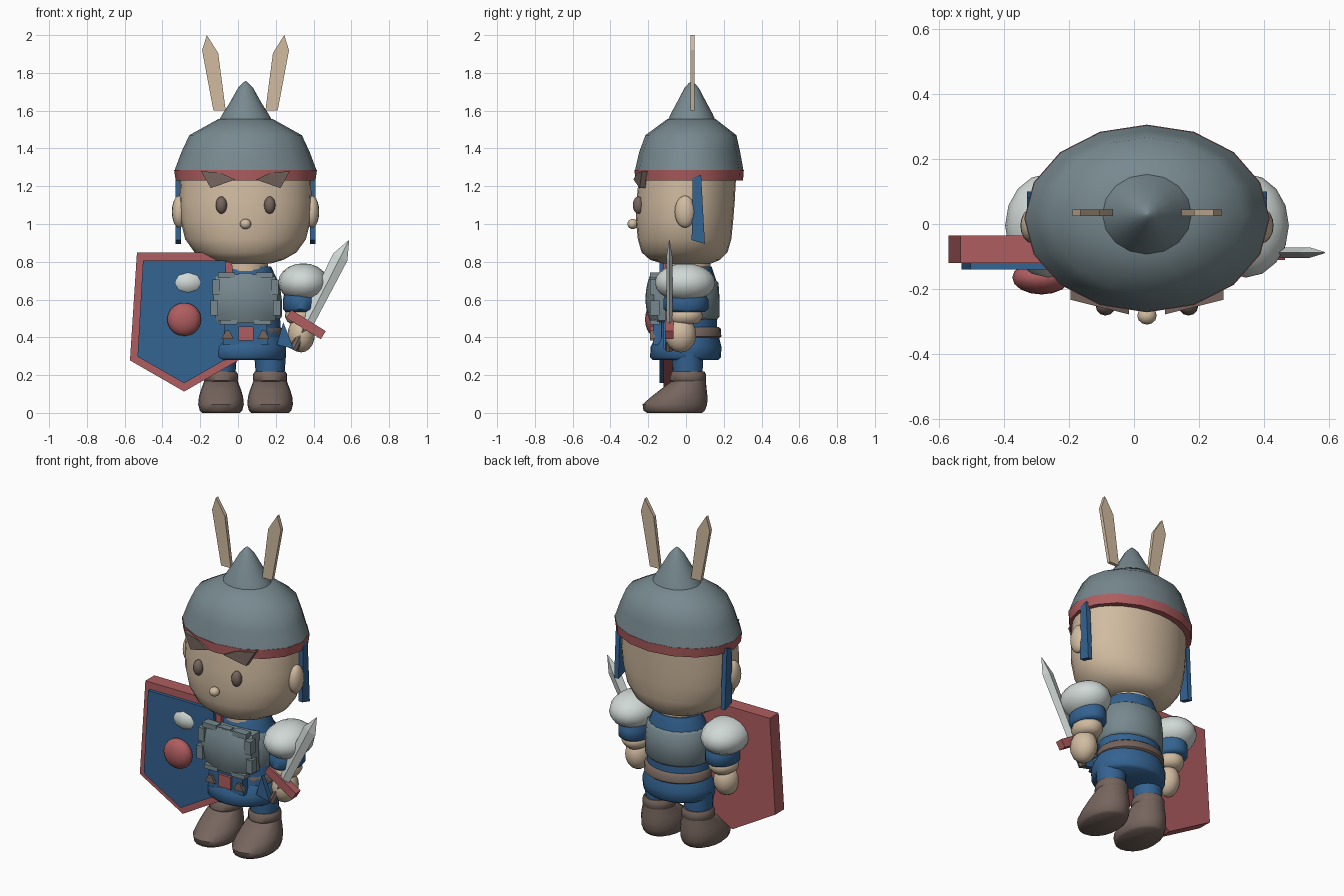
import bpy, bmesh, math
from mathutils import Matrix, Vector

CX = 0.04  # body centre line


def mat(name, c):
    m = bpy.data.materials.new(name)
    m.diffuse_color = (*c, 1)
    return m


SKIN = mat("skin", (0.64, 0.50, 0.355))
STEEL = mat("steel", (0.185, 0.25, 0.275))
BLUE = mat("blue cloth", (0.034, 0.125, 0.285))
RED = mat("red", (0.43, 0.11, 0.115))
BROWN = mat("brown leather", (0.18, 0.13, 0.11))
WHITE = mat("pale metal", (0.63, 0.69, 0.67))


def finish(name, bm, m, angle=40, loc=(0, 0, 0), tilt=0):
    """Turn a bmesh into a named, coloured object."""
    bmesh.ops.recalc_face_normals(bm, faces=bm.faces)
    me = bpy.data.meshes.new(name)
    bm.to_mesh(me)
    bm.free()
    ob = bpy.data.objects.new(name, me)
    bpy.context.collection.objects.link(ob)
    for mm in (m if isinstance(m, list) else [m]):
        me.materials.append(mm)
    ob.matrix_world = Matrix.Translation(loc) @ Matrix.Rotation(tilt, 4, 'Y')
    if angle:
        bpy.ops.object.select_all(action='DESELECT')
        ob.select_set(True)
        bpy.context.view_layer.objects.active = ob
        bpy.ops.object.shade_smooth_by_angle(angle=math.radians(angle))
    return ob


def lathe(name, rings, m, segs=20, angle=50, loc=(CX, 0, 0), tilt=0):
    """Stack of ellipses, each (z, rx, y_front, y_back)."""
    bm = bmesh.new()
    loops = []
    for z, rx, y0, y1 in rings:
        cy, ry = (y0 + y1) / 2, (y1 - y0) / 2
        loops.append([bm.verts.new((rx * math.cos(a), cy + ry * math.sin(a), z))
                      for a in (2 * math.pi * i / segs for i in range(segs))])
    for a, b in zip(loops, loops[1:]):
        for i in range(segs):
            j = (i + 1) % segs
            bm.faces.new((a[i], a[j], b[j], b[i]))
    bm.faces.new(loops[0])
    bm.faces.new(loops[-1])
    return finish(name, bm, m, angle, loc, tilt)


def ball(name, loc, r, m, u=16, v=10):
    bm = bmesh.new()
    bmesh.ops.create_uvsphere(bm, u_segments=u, v_segments=v, radius=1)
    bmesh.ops.scale(bm, vec=r, verts=bm.verts)
    return finish(name, bm, m, 60, loc)


def box(name, loc, size, m, tilt=0):
    bm = bmesh.new()
    bmesh.ops.create_cube(bm, size=1)
    bmesh.ops.scale(bm, vec=size, verts=bm.verts)
    return finish(name, bm, m, 0, loc, tilt)


def prism(name, pts, lo, hi, m, axis='y', slope=0):
    """Extruded outline; slope pushes the plate back away from the centre line."""
    bm = bmesh.new()
    ends = []
    for d in (lo, hi):
        ends.append([bm.verts.new((p, d + slope * abs(p - CX), q) if axis == 'y'
                                  else (d, p, q)) for p, q in pts])
    n = len(pts)
    bm.faces.new(ends[0])
    bm.faces.new(ends[1])
    for i in range(n):
        j = (i + 1) % n
        bm.faces.new((ends[0][i], ends[0][j], ends[1][j], ends[1][i]))
    return finish(name, bm, m, 0)


# Head and face
lathe("head", [(0.79, 0.13, -0.12, 0.13), (0.81, 0.20, -0.19, 0.18), (0.85, 0.27, -0.235, 0.22),
               (0.92, 0.32, -0.255, 0.24), (1.02, 0.345, -0.265, 0.25), (1.12, 0.35, -0.262, 0.258),
               (1.25, 0.345, -0.25, 0.265)], SKIN, 28)
ball("nose", (CX, -0.282, 1.0), (0.03, 0.028, 0.027), SKIN, 12, 8)
for s, side in ((-1, "left"), (1, "right")):
    ball(side + "_eye", (CX + s * 0.128, -0.252, 1.10), (0.03, 0.03, 0.046), BROWN, 12, 8)
    ball(side + "_ear", (CX + s * 0.352, -0.005, 1.065), (0.038, 0.055, 0.085), SKIN)
    # Hair tuft under the brim
    prism(side + "_hair_tuft", [(CX + s * x, z) for x, z in
                                ((0.235, 1.28), (0.13, 1.27), (0.055, 1.235), (0.185, 1.19))],
          -0.292, -0.262, BROWN, slope=0.25)
    # Cloth strap behind each ear
    x = CX + s * 0.356
    prism(side + "_strap", [(0.035, 1.245), (0.08, 1.26), (0.10, 0.895), (0.03, 0.915)],
          x - 0.014, x + 0.014, BLUE, axis='x')
    # Feather blade
    prism(side + "_feather", [(CX + s * x, z) for x, z in
                              ((0.23, 1.92), (0.205, 2.0), (0.145, 1.905), (0.105, 1.6), (0.17, 1.6))],
          0.024, 0.045, SKIN)

# Helmet
lathe("helmet_band", [(1.23, 0.37, -0.27, 0.302), (1.285, 0.378, -0.272, 0.306)], RED, 16)
lathe("helmet_dome", [(1.284, 0.376, -0.27, 0.304), (1.38, 0.34, -0.248, 0.287),
                      (1.47, 0.298, -0.215, 0.267), (1.555, 0.145, -0.10, 0.158)], STEEL, 16, 55)
lathe("helmet_spike", [(1.55, 0.14, -0.095, 0.155), (1.585, 0.12, -0.08, 0.14), (1.64, 0.085, -0.05, 0.11),
                       (1.72, 0.04, -0.008, 0.068), (1.745, 0.016, 0.014, 0.046),
                       (1.757, 0.002, 0.028, 0.032)], STEEL, 16)

# Torso
lathe("neck", [(0.74, 0.12, -0.11, 0.13), (0.80, 0.12, -0.11, 0.13)], SKIN)
lathe("tunic", [(0.36, 0.20, -0.16, 0.17), (0.45, 0.185, -0.15, 0.165), (0.60, 0.18, -0.14, 0.165),
                (0.70, 0.17, -0.13, 0.16), (0.775, 0.135, -0.10, 0.135)], BLUE)
lathe("skirt", [(0.28, 0.195, -0.175, 0.17), (0.295, 0.212, -0.19, 0.185), (0.35, 0.215, -0.188, 0.188),
                (0.40, 0.195, -0.16, 0.175)], BLUE, 24)
lathe("belt", [(0.395, 0.185, -0.14, 0.175), (0.405, 0.197, -0.15, 0.187), (0.445, 0.194, -0.15, 0.185),
               (0.455, 0.182, -0.14, 0.172)], BROWN, 24)
lathe("back_armour", [(0.495, 0.18, -0.14, 0.165), (0.51, 0.192, -0.145, 0.178), (0.60, 0.192, -0.145, 0.178),
                      (0.69, 0.18, -0.13, 0.172), (0.705, 0.165, -0.12, 0.155)], STEEL, 24)

# Breastplate: rounded, bowed slab
bm = bmesh.new()
bmesh.ops.create_cube(bm, size=2)
bmesh.ops.subdivide_edges(bm, edges=bm.edges, cuts=5, use_grid_fill=True)
for v in bm.verts:
    x, y, z = v.co
    v.co = (0.17 * x * (1 - 0.08 * z * z), 0.035 * y + 0.045 * (x * x + 0.6 * z * z),
            0.13 * z * (1 - 0.10 * x * x))
finish("breastplate", bm, STEEL, 50, (CX, -0.18, 0.605))
# Clasps round its rim
for s, side in ((-1, "left"), (1, "right")):
    for x, z, w, h in ((0.10, 0.728, 0.09, 0.03), (0.155, 0.665, 0.04, 0.08), (0.165, 0.555, 0.04, 0.08),
                       (0.09, 0.48, 0.09, 0.025)):
        box(side + "_clasp", (CX + s * x, -0.165, z), (w, 0.05, h), STEEL)
box("top_clasp", (CX, -0.165, 0.728), (0.07, 0.04, 0.025), STEEL)

# Tabard panel, buckle and studs
prism("tabard", [(-0.08, 0.36), (0.16, 0.36), (0.15, 0.48), (-0.07, 0.48)], -0.175, -0.13, BLUE)
box("buckle", (CX + 0.003, -0.175, 0.42), (0.08, 0.03, 0.075), RED)
for s, side in ((-1, "left"), (1, "right")):
    x = CX + s * 0.095
    prism(side + "_stud", [(x - 0.033, 0.39), (x + 0.033, 0.39), (x + 0.01, 0.435), (x - 0.01, 0.435)],
          -0.19, -0.165, BROWN)
    prism(side + "_tabard_edge", [(CX + s * a, z) for a, z in
                                  ((0.20, 0.48), (0.165, 0.36), (0.255, 0.34))], -0.12, -0.09, BLUE)

# Arms and legs
for s, side in ((-1, "left"), (1, "right")):
    ax = CX + s * 0.29
    ball(side + "_shoulder_guard", (CX + s * 0.305, -0.005, 0.69), (0.132, 0.16, 0.102), WHITE)
    lathe(side + "_sleeve", [(0.535, 0.08, -0.10, 0.10), (0.55, 0.092, -0.12, 0.118),
                             (0.60, 0.092, -0.12, 0.118), (0.66, 0.08, -0.09, 0.09)], BLUE, loc=(ax, 0, 0))
    lathe(side + "_forearm", [(0.47, 0.05, -0.07, 0.06), (0.485, 0.07, -0.09, 0.075),
                              (0.51, 0.082, -0.10, 0.09), (0.535, 0.078, -0.095, 0.085),
                              (0.55, 0.06, -0.08, 0.07)], SKIN, loc=(ax, 0, 0))
    ball(side + "_hand", (ax + s * 0.005, -0.028, 0.415), (0.072, 0.082, 0.095), SKIN)
    lx = CX + s * 0.13
    lathe(side + "_trouser", [(0.19, 0.075, -0.07, 0.088), (0.32, 0.085, -0.075, 0.09)], BLUE, loc=(lx, 0, 0))
    lathe(side + "_boot", [(0.0, 0.10, -0.205, 0.085), (0.012, 0.112, -0.225, 0.10),
                           (0.045, 0.121, -0.23, 0.112), (0.085, 0.117, -0.185, 0.114),
                           (0.12, 0.107, -0.14, 0.11), (0.17, 0.088, -0.075, 0.105)], BROWN, loc=(lx, 0, 0))
    lathe(side + "_boot_cuff", [(0.16, 0.08, -0.07, 0.095), (0.172, 0.09, -0.085, 0.107),
                                (0.205, 0.09, -0.083, 0.105), (0.22, 0.08, -0.073, 0.097)],
          BROWN, loc=(lx, 0, 0))

# Shield
SX = -0.285


def shield_outline(top, mid, tip, wt, wm):
    return [(SX - wt, top), (SX + wt, top), (SX + wm, mid), (SX, tip), (SX - wm, mid)]


prism("shield", shield_outline(0.85, 0.278, 0.113, 0.25, 0.287), -0.12, -0.035, RED)
prism("shield_face", shield_outline(0.807, 0.298, 0.157, 0.218, 0.247), -0.14, -0.11, BLUE)
ball("shield_boss", (SX, -0.165, 0.495), (0.09, 0.052, 0.088), RED)

# Sword, tilted outwards
TILT = math.radians(27)
HILT = (0.36, -0.088, 0.468)
lathe("sword_blade", [(0.0, 0.036, -0.016, 0.016), (0.40, 0.042, -0.016, 0.016),
                      (0.50, 0.002, -0.002, 0.002)], WHITE, 4, 0, HILT, TILT)
box("sword_guard", HILT, (0.215, 0.045, 0.05), RED, TILT + 0.08)
lathe("sword_grip", [(-0.15, 0.024, -0.022, 0.022), (0.0, 0.02, -0.02, 0.02)], BROWN, 8, 40, HILT, TILT)
